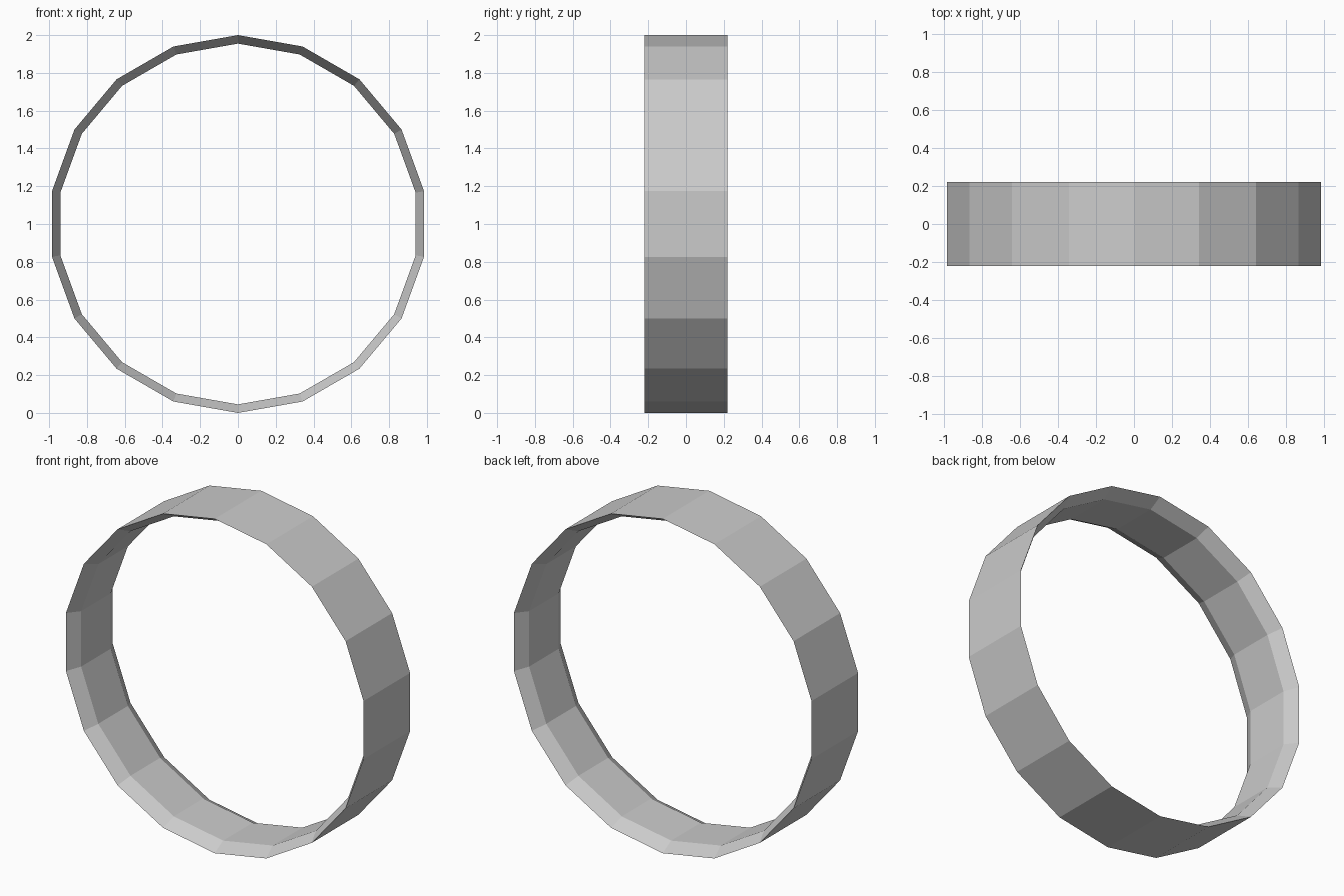
import bpy, bmesh, math

if "Cube" in bpy.data.objects:
    bpy.data.objects.remove(bpy.data.objects["Cube"])

SIDES = 18
# ring cross-section as (radius, y): flat outside, inside chamfered to thin rims
PROFILE = [(1.0, -0.22), (1.0, 0.22), (0.955, 0.14), (0.955, -0.14)]


def lathe_ring(name, profile, sides, centre_z):
    bm = bmesh.new()
    rings = []
    for i in range(sides):
        a = 2 * math.pi * i / sides
        rings.append([bm.verts.new((r * math.sin(a), y, centre_z + r * math.cos(a)))
                      for r, y in profile])
    n = len(profile)
    for i in range(sides):
        cur, nxt = rings[i], rings[(i + 1) % sides]
        for j in range(n):
            k = (j + 1) % n
            bm.faces.new((cur[j], cur[k], nxt[k], nxt[j]))
    bmesh.ops.recalc_face_normals(bm, faces=bm.faces)
    mesh = bpy.data.meshes.new(name)
    bm.to_mesh(mesh)
    bm.free()
    obj = bpy.data.objects.new(name, mesh)
    bpy.context.collection.objects.link(obj)
    return obj


# faceted band standing upright
lathe_ring("ring_band", PROFILE, SIDES, 1.0)
